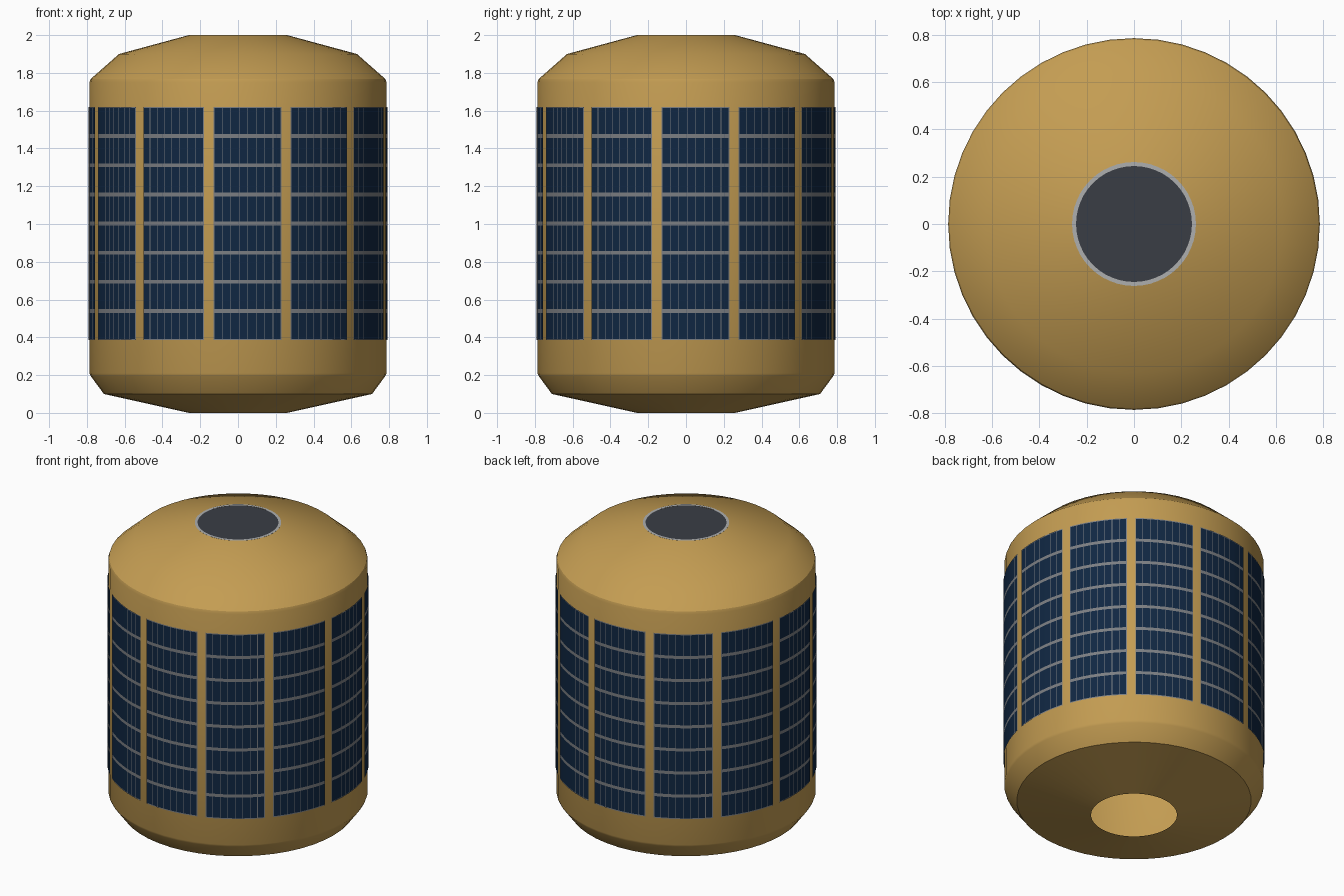
import bpy, bmesh, math

if "Cube" in bpy.data.objects:
    bpy.data.objects.remove(bpy.data.objects["Cube"])


def mat(name, col):
    m = bpy.data.materials.new(name)
    m.diffuse_color = (*col, 1)
    m.use_nodes = True
    m.node_tree.nodes["Principled BSDF"].inputs["Base Color"].default_value = m.diffuse_color
    return m


GOLD = mat("gold_foil", (0.55, 0.335, 0.085))
NAVY = mat("solar_navy", (0.005, 0.02, 0.055))
GRID = mat("grid_grey", (0.2, 0.21, 0.225))
RIM = mat("rim_light_grey", (0.42, 0.43, 0.43))
DARK = mat("cap_dark", (0.042, 0.048, 0.06))


def point(r, deg, z):
    a = math.radians(deg)  # 0 = front (-y), positive towards the right (+x)
    return (r * math.sin(a), -r * math.cos(a), z)


def finish(bm, name, mats):
    me = bpy.data.meshes.new(name)
    bm.to_mesh(me)
    bm.free()
    for m in mats:
        me.materials.append(m)
    ob = bpy.data.objects.new(name, me)
    bpy.context.collection.objects.link(ob)
    bpy.ops.object.select_all(action='DESELECT')
    ob.select_set(True)
    bpy.context.view_layer.objects.active = ob
    bpy.ops.object.shade_smooth_by_angle(angle=math.radians(30))
    return ob


def lathe(name, profile, m, n=48):
    bm = bmesh.new()
    rings = [[bm.verts.new(point(r, 360 * i / n, z)) for i in range(n)]
             for r, z in profile]
    for a, b in zip(rings, rings[1:]):
        for i in range(n):
            j = (i + 1) % n
            bm.faces.new((a[i], a[j], b[j], b[i]))
    return finish(bm, name, [m])


def strips(lo, hi, cells, half, edge):
    """Breakpoints along one axis: odd-numbered strips are cells, even ones are grid lines."""
    step = (hi - lo) / cells
    out = [lo, lo + edge]
    for i in range(1, cells):
        out += [lo + i * step - half, lo + i * step + half]
    return out + [hi - edge, hi]


# Foil-covered drum, open at the bottom
lathe("body", [(0.26, 0.0), (0.71, 0.10), (0.78, 0.195), (0.786, 0.21),
               (0.786, 1.75), (0.78, 1.768), (0.63, 1.90), (0.26, 2.0)], GOLD)

# Top rim ring and dark cap
lathe("top_rim", [(0.262, 1.994), (0.262, 2.0), (0.245, 2.0)], RIM)
bm = bmesh.new()
bm.faces.new([bm.verts.new(point(0.246, 7.5 * i, 1.999)) for i in range(48)])
finish(bm, "top_cap", [DARK])

# Twelve curved solar panels, eight by eight cells each
zs = strips(0.385, 1.62, 8, 0.010, 0.006)
for k in range(12):
    mid = 3.75 + 30 * k
    us = strips(mid - 13.1, mid + 13.1, 8, 0.13, 0.3)
    bm = bmesh.new()
    grid = [[bm.verts.new(point(0.791, u, z)) for u in us] for z in zs]
    for r in range(len(zs) - 1):
        for c in range(len(us) - 1):
            f = bm.faces.new((grid[r][c], grid[r][c + 1],
                              grid[r + 1][c + 1], grid[r + 1][c]))
            f.material_index = 0 if r % 2 and c % 2 else 1
    finish(bm, f"solar_panel_{k + 1}", [NAVY, GRID])
